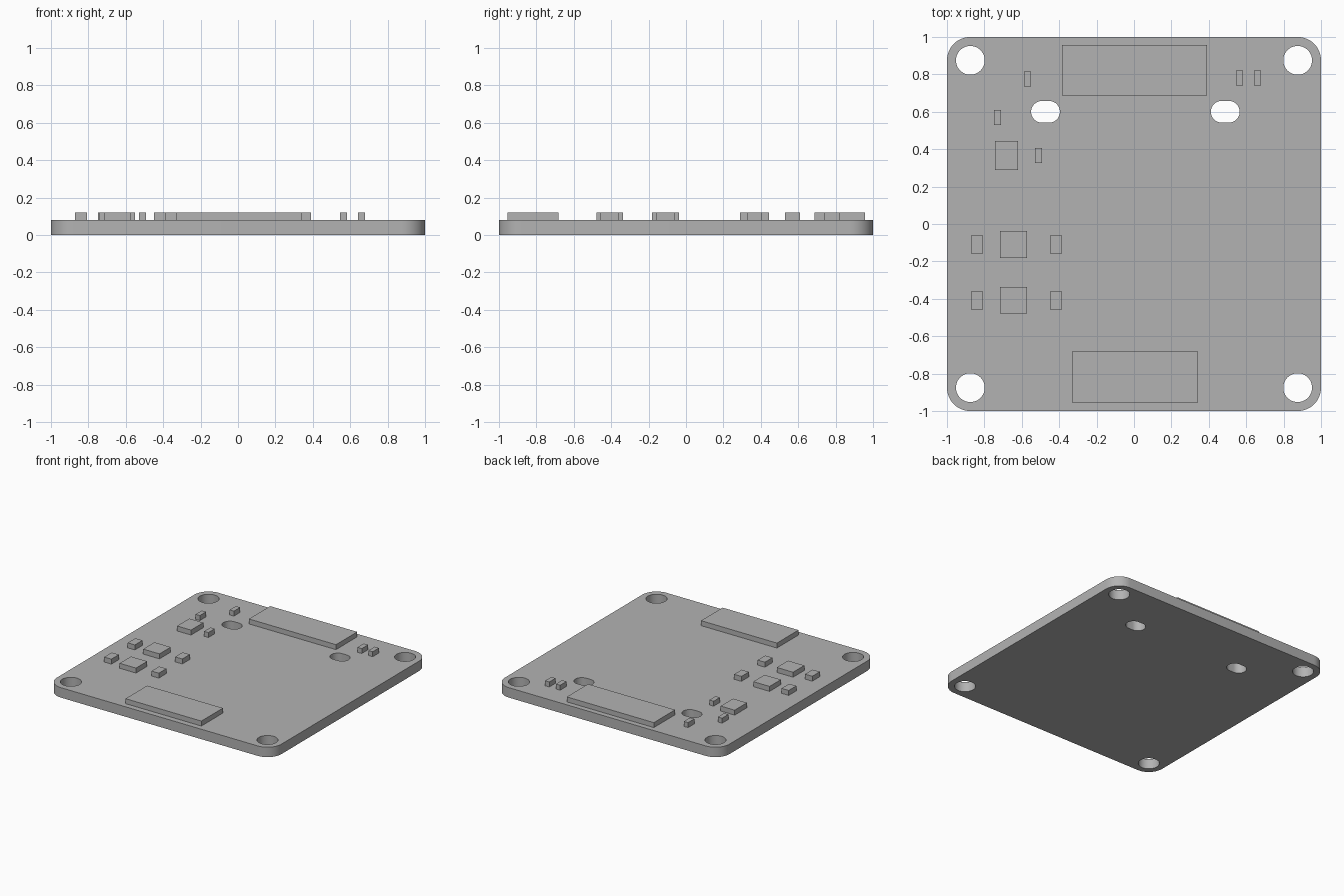
import bpy
import bmesh
from math import cos, sin, pi, radians

if "Cube" in bpy.data.objects:
    bpy.data.objects.remove(bpy.data.objects["Cube"])

THICK = 0.08   # board thickness
PART = 0.04    # component height

grey = bpy.data.materials.new("plain grey")
grey.use_nodes = True
COLOUR = (0.45, 0.45, 0.45, 1)
grey.diffuse_color = COLOUR
grey.node_tree.nodes["Principled BSDF"].inputs["Base Color"].default_value = COLOUR


def rounded_outline(cx, cy, half_w, half_h, r, steps=12):
    """Rounded rectangle; becomes a circle or slot when r reaches the half size."""
    points = []
    for quarter, (sx, sy) in enumerate([(1, 1), (-1, 1), (-1, -1), (1, -1)]):
        for i in range(steps + 1):
            a = (quarter + i / steps) * pi / 2
            p = (cx + sx * (half_w - r) + r * cos(a),
                 cy + sy * (half_h - r) + r * sin(a))
            if not points or abs(p[0] - points[-1][0]) + abs(p[1] - points[-1][1]) > 1e-5:
                points.append(p)
    if abs(points[0][0] - points[-1][0]) + abs(points[0][1] - points[-1][1]) < 1e-5:
        points.pop()
    return points


# Board: outer outline, four mounting holes and two slots, extruded
outlines = [rounded_outline(0, 0, 1, 1, 0.125)]
for x in (-0.875, 0.875):
    for y in (-0.875, 0.875):
        outlines.append(rounded_outline(x, y, 0.077, 0.077, 0.077))
for x in (-0.473, 0.488):
    outlines.append(rounded_outline(x, 0.6, 0.077, 0.058, 0.058))

curve = bpy.data.curves.new("board", 'CURVE')
curve.dimensions = '2D'
curve.fill_mode = 'BOTH'
curve.extrude = THICK / 2
for outline in outlines:
    spline = curve.splines.new('POLY')
    spline.points.add(len(outline) - 1)
    for point, (x, y) in zip(spline.points, outline):
        point.co = (x, y, 0, 1)
    spline.use_cyclic_u = True
board = bpy.data.objects.new("board", curve)
bpy.context.collection.objects.link(board)
bpy.ops.object.select_all(action='DESELECT')
board.select_set(True)
bpy.context.view_layer.objects.active = board
bpy.ops.object.convert(target='MESH')
board = bpy.context.object

bm = bmesh.new()
bm.from_mesh(board.data)
bmesh.ops.remove_doubles(bm, verts=bm.verts, dist=1e-5)
bmesh.ops.translate(bm, verts=bm.verts, vec=(0, 0, THICK / 2))
bmesh.ops.recalc_face_normals(bm, faces=bm.faces)
bmesh.ops.dissolve_limit(bm, angle_limit=radians(0.5), verts=bm.verts, edges=bm.edges)
bm.to_mesh(board.data)
bm.free()
board.data.materials.clear()
board.data.materials.append(grey)
bpy.ops.object.shade_smooth_by_angle(angle=radians(30))


def block(name, x, y, w, d):
    """Flat box standing on the board, centred on x, y."""
    bm = bmesh.new()
    bmesh.ops.create_cube(bm, size=1)
    bmesh.ops.scale(bm, verts=bm.verts, vec=(w, d, PART))
    mesh = bpy.data.meshes.new(name)
    bm.to_mesh(mesh)
    bm.free()
    mesh.materials.append(grey)
    obj = bpy.data.objects.new(name, mesh)
    obj.location = (x, y, THICK + PART / 2)
    bpy.context.collection.objects.link(obj)


# Connectors at the two ends
block("back_connector", 0.003, 0.823, 0.775, 0.27)
block("front_connector", 0.005, -0.818, 0.675, 0.274)

# Tiny resistors
for i, (x, y) in enumerate([(-0.57, 0.775), (0.564, 0.781), (0.661, 0.781),
                            (-0.73, 0.57), (-0.511, 0.366)]):
    block(f"resistor_{i + 1}", x, y, 0.038, 0.08)

# Chips, the lower two each flanked by capacitors
block("regulator_chip", -0.682, 0.366, 0.124, 0.156)
for row, y in (("upper", -0.109), ("lower", -0.408)):
    block(row + "_chip", -0.645, y, 0.145, 0.143)
    block(row + "_right_capacitor", -0.84, y, 0.064, 0.096)
    block(row + "_left_capacitor", -0.418, y, 0.064, 0.096)
